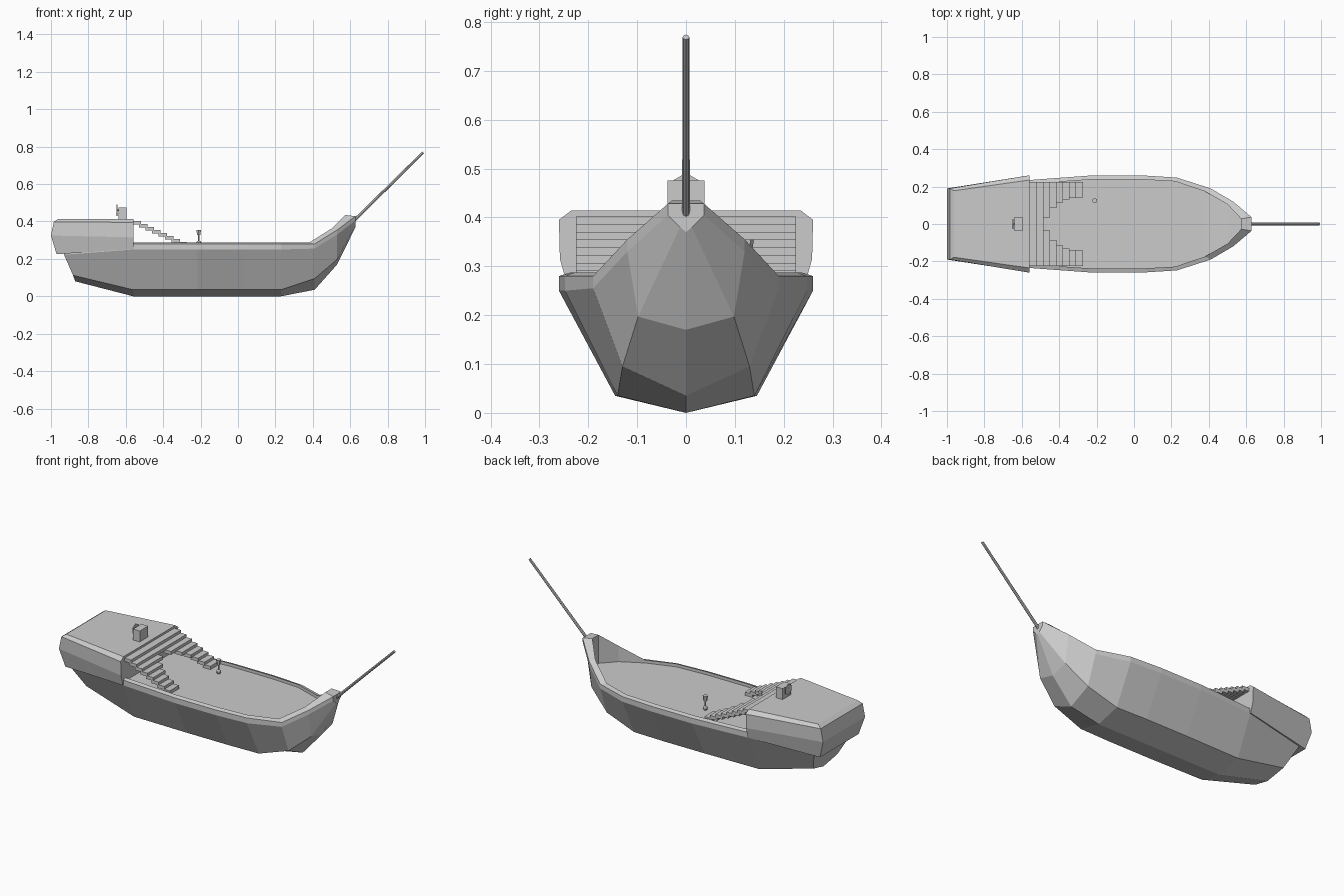
import bpy, bmesh, math
from mathutils import Vector

if "Cube" in bpy.data.objects:
    bpy.data.objects.remove(bpy.data.objects["Cube"])


def finish(name, bm):
    bmesh.ops.remove_doubles(bm, verts=bm.verts, dist=1e-5)
    bmesh.ops.recalc_face_normals(bm, faces=bm.faces)
    me = bpy.data.meshes.new(name)
    bm.to_mesh(me)
    bm.free()
    ob = bpy.data.objects.new(name, me)
    bpy.context.collection.objects.link(ob)
    return ob


def loft(name, halves):
    """Skin mirrored half-sections of (x, y, z) points and cap both ends."""
    bm = bmesh.new()
    rows = []
    for half in halves:
        pts = list(half) + [(x, -y, z) for x, y, z in reversed(half)]
        rows.append([bm.verts.new(p) for p in pts])
    n = len(rows[0])
    for a, b in zip(rows, rows[1:]):
        for i in range(n):
            j = (i + 1) % n
            bm.faces.new((a[i], a[j], b[j], b[i]))
    for r in (rows[0], rows[-1]):
        for i in range(n // 2 - 1):
            bm.faces.new((r[i], r[i + 1], r[n - 2 - i], r[n - 1 - i]))
    return finish(name, bm)


def box(name, lo, hi):
    bm = bmesh.new()
    bmesh.ops.create_cube(bm, size=1)
    for v in bm.verts:
        v.co = [(l + h) / 2 + c * (h - l) for l, h, c in zip(lo, hi, v.co)]
    return finish(name, bm)


def rod(name, a, b, r1, r2, sides=8):
    a, b = Vector(a), Vector(b)
    bm = bmesh.new()
    bmesh.ops.create_cone(bm, cap_ends=True, segments=sides,
                          radius1=r1, radius2=r2, depth=(b - a).length)
    q = (b - a).to_track_quat('Z', 'Y')
    for v in bm.verts:
        v.co = q @ v.co + (a + b) / 2
    return finish(name, bm)


# Hull: x keel, keel z, chine y, chine z, x rail, rail y, low z, high z, inner shift x, inner y
stations = [
    (-0.87, 0.08, 0.11, 0.112, -0.93, 0.172, 0.222, 0.235, 0.02, 0.15),
    (-0.56, 0.00, 0.14, 0.035, -0.56, 0.235, 0.250, 0.280, 0.00, 0.215),
    (-0.22, 0.00, 0.145, 0.035, -0.22, 0.260, 0.250, 0.280, 0.00, 0.238),
    (0.04, 0.00, 0.145, 0.035, 0.04, 0.260, 0.250, 0.280, 0.00, 0.238),
    (0.23, 0.00, 0.14, 0.035, 0.23, 0.248, 0.250, 0.280, -0.01, 0.228),
    (0.41, 0.035, 0.13, 0.095, 0.41, 0.190, 0.255, 0.280, -0.03, 0.174),
    (0.53, 0.17, 0.098, 0.197, 0.53, 0.120, 0.330, 0.355, -0.03, 0.105),
    (0.628, 0.37, 0.012, 0.380, 0.628, 0.037, 0.405, 0.428, -0.055, 0.028),
]
sections = []
for xk, zk, cy, cz, xr, ry, zl, zh, dx, iy in stations:
    xi = xr + dx
    sections.append([
        (xi, iy, min(0.272, zh - 0.01)), (xi, iy, zh + 0.007),
        (xr, ry, zh), (xr, ry, zl),
        (xk + (xr - xk) * 0.2, cy, cz), (xk, 0, zk)])
loft("hull", sections)

# Raised stern deck block with chamfered edges and knuckled back
loft("stern_castle", [
    [(-0.56, 0.235, 0.414), (-0.56, 0.26, 0.395), (-0.56, 0.258, 0.315), (-0.56, 0.240, 0.252)],
    [(-0.962, 0.178, 0.414), (-0.985, 0.19, 0.398), (-1.0, 0.19, 0.325), (-0.97, 0.175, 0.225)]])

# Stairs: the top treads run full width, the lower ones split into two flights
inner = [0, 0, 0.035, 0.085, 0.115, 0.13, 0.138, 0.142]
for i, yi in enumerate(inner):
    x0, z1 = -0.565 + 0.035 * i, 0.402 - 0.0158 * i
    for s in (-1, 1):
        ys = sorted((s * yi, s * 0.225))
        box("stair_tread", (x0, ys[0], z1 - 0.019), (x0 + 0.046, ys[1], z1))

# Bowsprit
rod("bowsprit", (0.612, 0, 0.397), (0.99, 0, 0.769), 0.008, 0.007)

# Helm box and wheel
box("helm_box", (-0.638, -0.038, 0.41), (-0.595, 0.038, 0.476))
rod("helm_wheel", (-0.649, 0, 0.46), (-0.645, 0, 0.46), 0.031, 0.031, 6)
rod("helm_axle", (-0.647, 0, 0.46), (-0.63, 0, 0.46), 0.004, 0.004, 6)

# Deck post with ball foot and small lantern head
bm = bmesh.new()
bmesh.ops.create_uvsphere(bm, u_segments=8, v_segments=6, radius=0.013)
bmesh.ops.translate(bm, verts=bm.verts, vec=(-0.21, 0.125, 0.285))
finish("post_foot", bm)
rod("post_stem", (-0.21, 0.125, 0.28), (-0.21, 0.125, 0.335), 0.004, 0.004, 6)
rod("post_head", (-0.21, 0.125, 0.327), (-0.21, 0.125, 0.355), 0.010, 0.014, 6)
